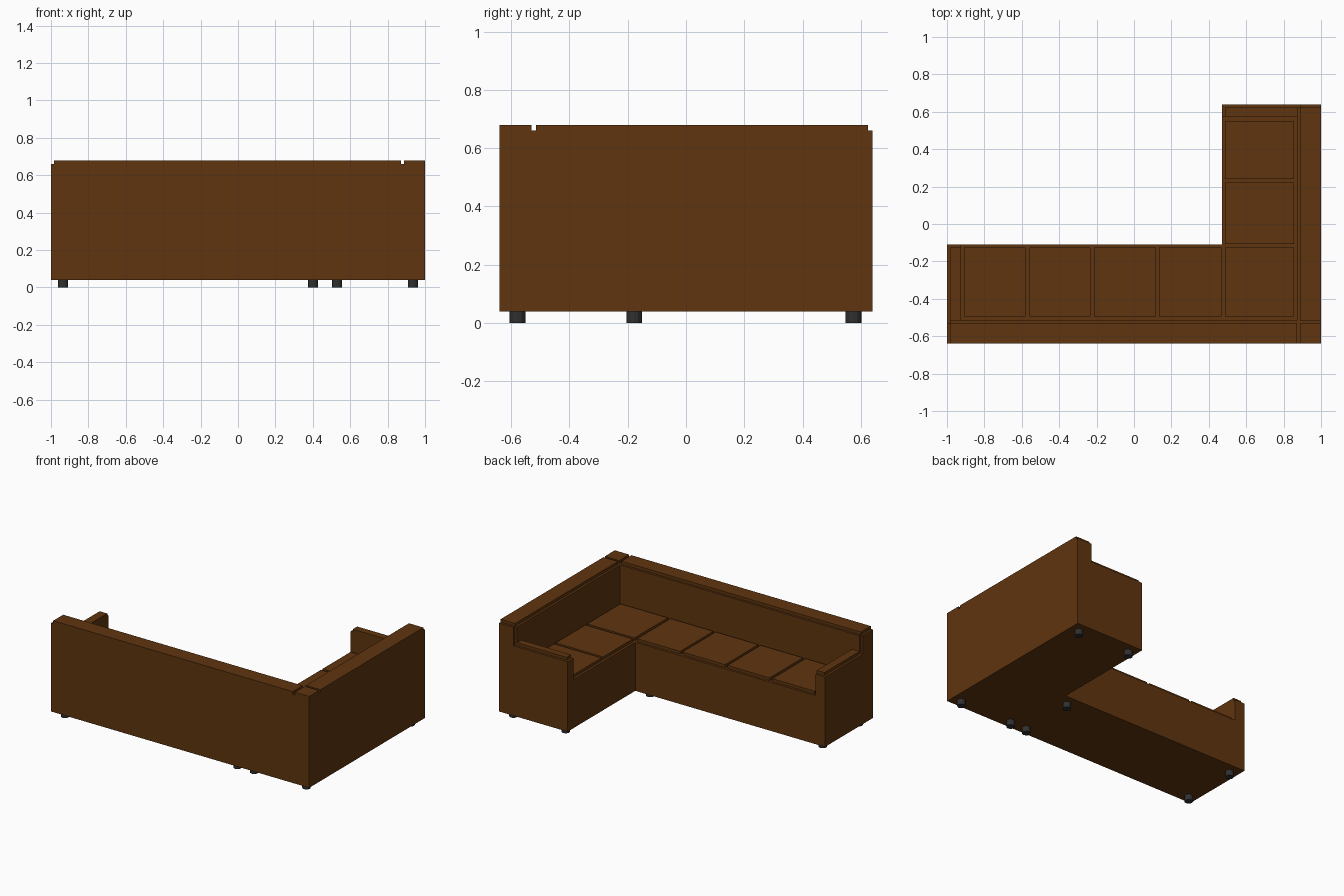
import bpy, bmesh
from mathutils import Vector

if "Cube" in bpy.data.objects:
    bpy.data.objects.remove(bpy.data.objects["Cube"])


def material(name, rgb):
    m = bpy.data.materials.new(name)
    m.diffuse_color = (*rgb, 1)
    m.use_nodes = True
    m.node_tree.nodes["Principled BSDF"].inputs["Base Color"].default_value = m.diffuse_color
    return m


LEATHER = material("brown_leather", (0.115, 0.035, 0.0048))
DARK = material("dark_foot", (0.03, 0.03, 0.032))


def finish(name, bm, mat):
    bmesh.ops.recalc_face_normals(bm, faces=bm.faces[:])
    me = bpy.data.meshes.new(name)
    bm.to_mesh(me)
    bm.free()
    me.materials.append(mat)
    ob = bpy.data.objects.new(name, me)
    bpy.context.collection.objects.link(ob)
    return ob


def box(name, x0, x1, y0, y1, z0, z1):
    bm = bmesh.new()
    bmesh.ops.create_cube(bm, size=1)
    for v in bm.verts:
        v.co = Vector(((x0 + x1) / 2 + v.co.x * (x1 - x0),
                       (y0 + y1) / 2 + v.co.y * (y1 - y0),
                       (z0 + z1) / 2 + v.co.z * (z1 - z0)))
    return finish(name, bm, LEATHER)


# Sofa body: one solid L-shaped shell made of cells, with back and arms
X = [-1, -0.925, 0.47, 0.888, 1]
Y = [-0.64, -0.53, -0.11, 0.575, 0.64]
Z = [0.04, 0.38, 0.53, 0.66]


def layers(i, j):
    """Number of filled height layers in a plan cell."""
    if not (0 <= i < 4 and 0 <= j < 4):
        return 0
    if i == 3 or j == 0:
        return 3                      # backrests
    if i < 2 and j > 1:
        return 0                      # open inside of the L
    return 2 if i == 0 or j == 3 else 1   # arms, seat


def filled(i, j, k):
    return 0 <= k < layers(i, j)


bm = bmesh.new()
cache = {}


def vert(c):
    if c not in cache:
        cache[c] = bm.verts.new((X[c[0]], Y[c[1]], Z[c[2]]))
    return cache[c]


for i in range(4):
    for j in range(4):
        for k in range(3):
            if not filled(i, j, k):
                continue
            for ax in range(3):
                for side in (0, 1):
                    n = [i, j, k]
                    n[ax] += 2 * side - 1
                    if filled(*n):
                        continue
                    quad = []
                    for a, b in ((0, 0), (1, 0), (1, 1), (0, 1)):
                        c = [i, j, k]
                        c[ax] += side
                        c[(ax + 1) % 3] += a
                        c[(ax + 2) % 3] += b
                        quad.append(vert(tuple(c)))
                    bm.faces.new(quad)
bmesh.ops.recalc_face_normals(bm, faces=bm.faces[:])
bmesh.ops.dissolve_limit(bm, angle_limit=0.02, verts=bm.verts[:], edges=bm.edges[:])
finish("sofa_body", bm, LEATHER)

# Pads on top of the backrests
box("long_back_top_pad", -0.984, 0.872, -0.64, -0.53, 0.66, 0.68)
box("corner_top_pad", 0.888, 1, -0.64, -0.53, 0.66, 0.68)
box("side_back_top_pad", 0.888, 1, -0.515, 0.624, 0.66, 0.68)

# Thin pads on the inner faces of the backrests
box("long_back_inner_pad", -0.984, 0.888, -0.53, -0.515, 0.38, 0.66)
box("side_back_inner_pad", 0.872, 0.888, -0.515, 0.624, 0.38, 0.66)

# Armrest pads
box("left_arm_pad", -0.984, -0.925, -0.515, -0.126, 0.53, 0.55)
box("far_arm_pad", 0.487, 0.872, 0.575, 0.624, 0.53, 0.55)

# Seat cushions
for n, (x0, x1) in enumerate([(-0.909, -0.58), (-0.56, -0.232), (-0.214, 0.117),
                              (0.134, 0.467), (0.487, 0.855)]):
    box(f"long_seat_cushion_{n + 1}", x0, x1, -0.495, -0.126, 0.38, 0.40)
for n, (y0, y1) in enumerate([(-0.107, 0.222), (0.24, 0.552)]):
    box(f"side_seat_cushion_{n + 1}", 0.487, 0.855, y0, y1, 0.38, 0.40)

# Round feet
feet = [(-0.935, -0.578), (-0.935, -0.178), (0.402, -0.578), (0.402, -0.178),
        (0.53, -0.578), (0.935, -0.578), (0.53, 0.575), (0.935, 0.575)]
for n, (x, y) in enumerate(feet):
    bm = bmesh.new()
    bmesh.ops.create_cone(bm, cap_ends=True, segments=12, radius1=0.027,
                          radius2=0.027, depth=0.04)
    ob = finish(f"foot_{n + 1}", bm, DARK)
    ob.location = (x, y, 0.02)
